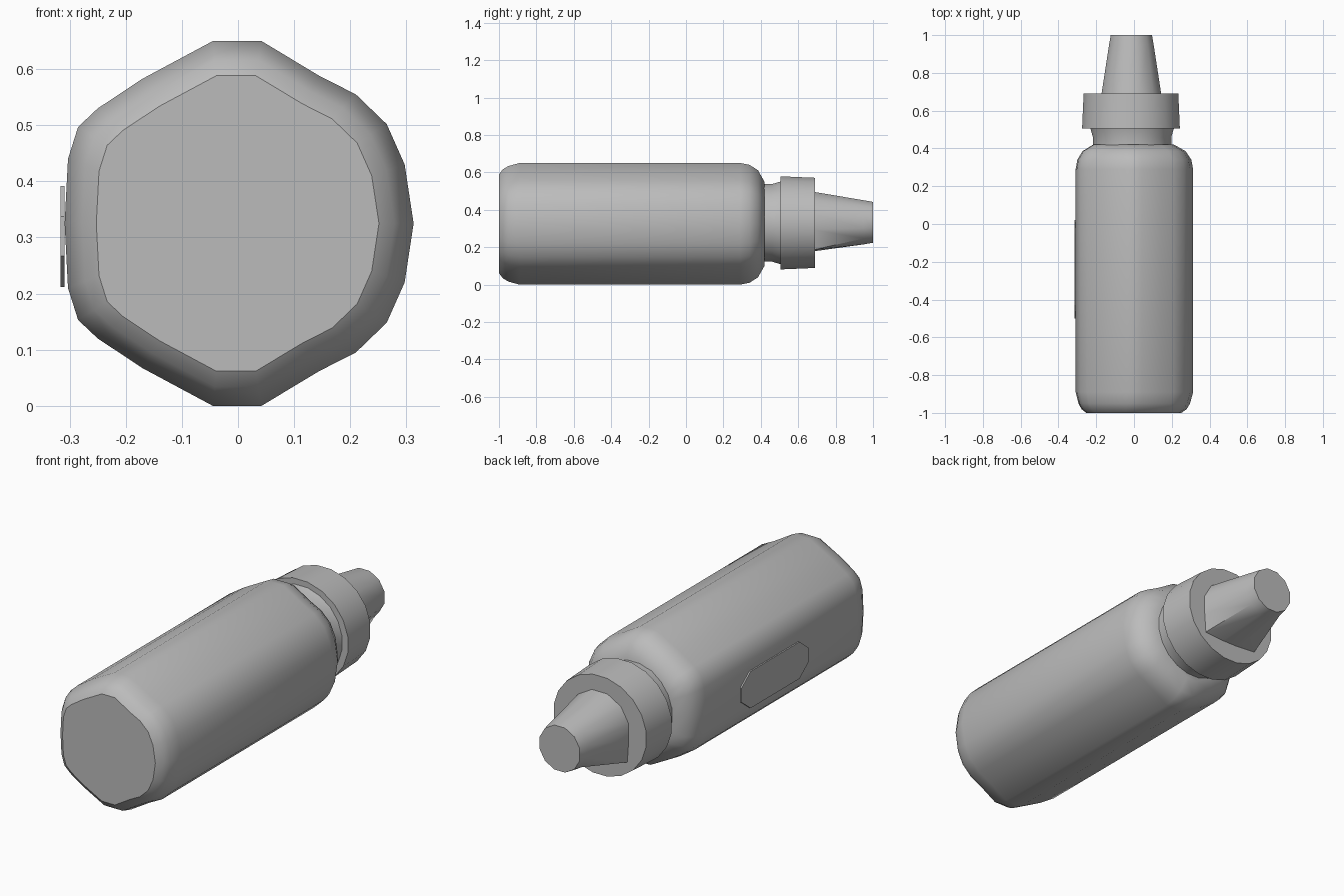
import bpy, bmesh, math

cube = bpy.data.objects.get("Cube")
if cube:
    bpy.data.objects.remove(cube, do_unlink=True)

grey = bpy.data.materials.new("plain grey")
grey.use_nodes = True
tone = (0.5, 0.5, 0.5, 1)
grey.diffuse_color = tone
grey.node_tree.nodes["Principled BSDF"].inputs["Base Color"].default_value = tone


def finish(name, bm, angle):
    bmesh.ops.recalc_face_normals(bm, faces=bm.faces)
    mesh = bpy.data.meshes.new(name)
    bm.to_mesh(mesh)
    bm.free()
    mesh.materials.append(grey)
    obj = bpy.data.objects.new(name, mesh)
    bpy.context.collection.objects.link(obj)
    bpy.ops.object.select_all(action='DESELECT')
    obj.select_set(True)
    bpy.context.view_layer.objects.active = obj
    bpy.ops.object.shade_smooth_by_angle(angle=math.radians(angle))


def loft(name, sections, angle=34):
    """Skin (y, outline) sections along the long axis and close both ends."""
    bm = bmesh.new()
    rings = [[bm.verts.new((x, y, z)) for x, z in outline] for y, outline in sections]
    for a, b in zip(rings, rings[1:]):
        for i in range(len(a)):
            j = (i + 1) % len(a)
            bm.faces.new((a[i], a[j], b[j], b[i]))
    bm.faces.new(rings[0])
    bm.faces.new(rings[-1])
    finish(name, bm, angle)


def circle(r, sides, cx, cz, widen=1.0):
    turns = [math.tau * (i + 0.5) / sides for i in range(sides)]
    return [(cx + r * widen * math.sin(a), cz + r * math.cos(a)) for a in turns]


# Bottle: faceted outline, rounded base and shoulder
MID = 0.325
upper = [(0.313, 0), (0.297, 0.105), (0.265, 0.177), (0.21, 0.23), (0.145, 0.263), (0.042, 0.325),
         (-0.045, 0.325), (-0.17, 0.258), (-0.25, 0.205), (-0.285, 0.172), (-0.303, 0.115),
         (-0.309, 0)]
outline = upper + [(x, -h) for x, h in reversed(upper[1:-1])]
profile = [(-1, 0.81), (-0.98, 0.895), (-0.95, 0.95), (-0.89, 1), (0.29, 1),
           (0.34, 0.97), (0.385, 0.88), (0.42, 0.69)]
loft("bottle_body", [(y, [(-0.012 * (1 - s) + x * s, MID + h * s) for x, h in outline])
                     for y, s in profile])

# Neck flaring out to the collar
loft("bottle_neck", [(y, circle(r, 20, -0.01, 0.33))
                     for y, r in [(0.40, 0.21), (0.46, 0.21), (0.51, 0.225)]])

# Screw collar
loft("screw_collar", [(y, circle(r, 20, -0.016, 0.33, 1.04))
                      for y, r in [(0.505, 0.252), (0.69, 0.244)]])

# Tapered spout, its foot squared off below
foot = [(x * 1.3, z * 1.3) if z < -0.05 and abs(abs(x) + z) < 0.01 else (x, z)
        for x, z in circle(0.165, 12, 0, 0)]
loft("spout", [(0.68, [(x - 0.014, z + 0.337) for x, z in foot])]
     + [(y, circle(r, 12, -0.014, 0.333)) for y, r in [(0.95, 0.122), (1, 0.113)]])

# Long eight-sided badge on the side
bm = bmesh.new()
badge = [(-0.5, 0.035), (-0.43, 0.09), (-0.05, 0.09), (0.02, 0.035)]
badge += [(y, -h) for y, h in reversed(badge)]
face = bm.faces.new([bm.verts.new((-0.309, y, 0.302 + h)) for y, h in badge])
new = bmesh.ops.extrude_face_region(bm, geom=[face])["geom"]
bmesh.ops.translate(bm, vec=(-0.007, 0, 0),
                    verts=[v for v in new if isinstance(v, bmesh.types.BMVert)])
finish("side_badge", bm, 30)
